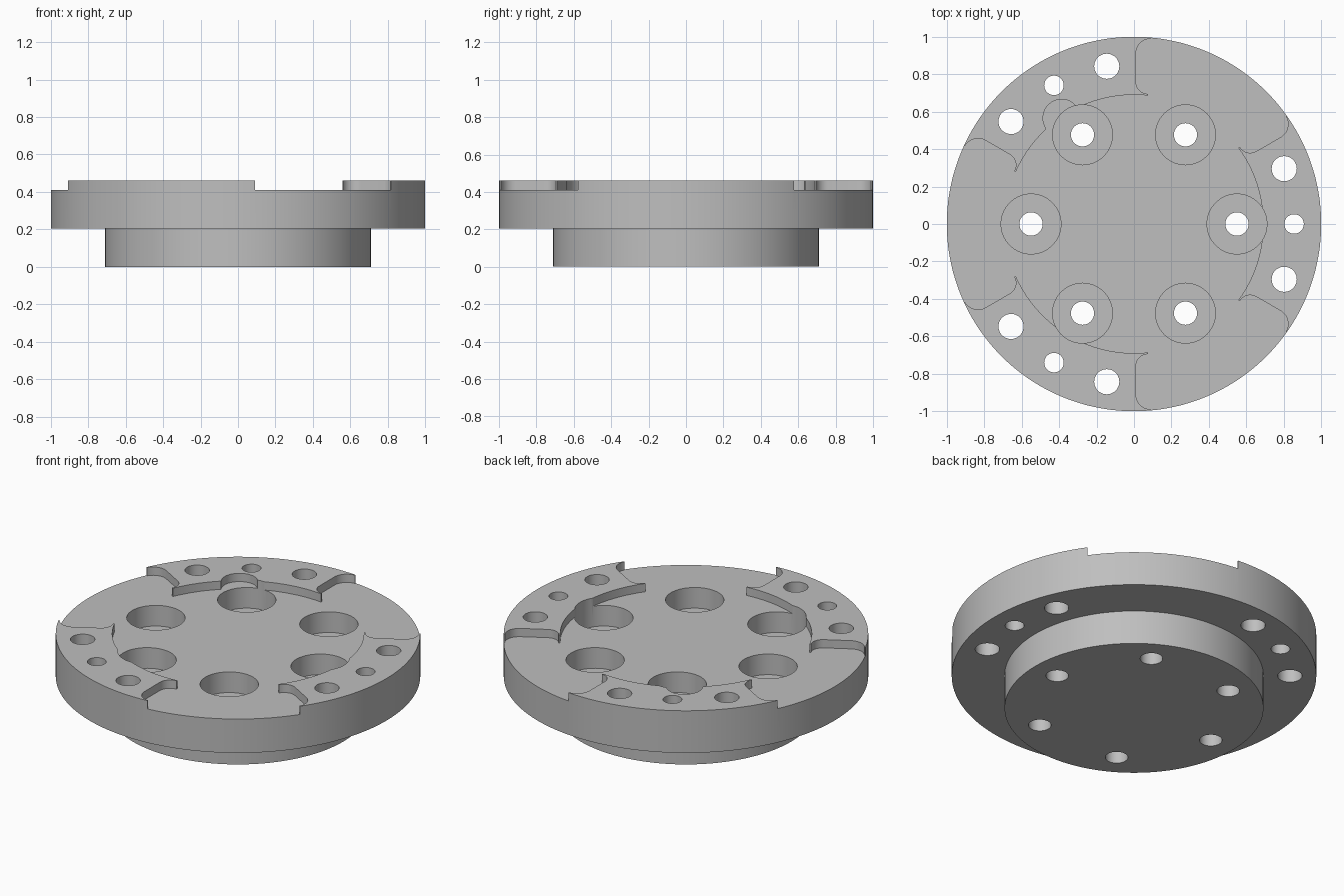
import bpy, bmesh
from math import radians, sin, cos, atan2, sqrt, pi
from mathutils import Vector, Matrix

cube = bpy.data.objects.get("Cube")
if cube:
    bpy.data.objects.remove(cube, do_unlink=True)

steel = bpy.data.materials.new("machined_grey")
steel.use_nodes = True
GREY = (0.52, 0.52, 0.52, 1)
steel.diffuse_color = GREY
steel.node_tree.nodes["Principled BSDF"].inputs["Base Color"].default_value = GREY

FLOOR, TOP, INNER = 0.41, 0.46, 0.69


def make_object(name, bm):
    bmesh.ops.recalc_face_normals(bm, faces=bm.faces)
    mesh = bpy.data.meshes.new(name)
    bm.to_mesh(mesh)
    bm.free()
    mesh.materials.append(steel)
    obj = bpy.data.objects.new(name, mesh)
    bpy.context.collection.objects.link(obj)
    return obj


def polar(r, angle):
    return Vector((r * cos(angle), r * sin(angle), 0))


def add_cylinder(bm, centre, radius, z0, z1, segments=48):
    place = Matrix.Translation((centre.x, centre.y, (z0 + z1) / 2))
    bmesh.ops.create_cone(bm, cap_ends=True, segments=segments, radius1=radius,
                          radius2=radius, depth=z1 - z0, matrix=place)


def arc(cx, cy, r, start, end, steps=10):
    return [Vector((cx, cy, 0)) + polar(r, radians(start + (end - start) * i / steps))
            for i in range(steps + 1)]


def cut(target, cutter):
    cutter.hide_render = True
    mod = target.modifiers.new(cutter.name, 'BOOLEAN')
    mod.operation = 'DIFFERENCE'
    mod.solver = 'EXACT'
    mod.object = cutter
    bpy.context.view_layer.objects.active = target
    bpy.ops.object.modifier_apply(modifier=mod.name)
    bpy.data.objects.remove(cutter, do_unlink=True)


# Stepped body: narrow hub below a wide flange, lathed from a profile
SEGMENTS = 144
bm = bmesh.new()
rings = [[bm.verts.new(polar(r, 2 * pi * i / SEGMENTS) + Vector((0, 0, z)))
          for i in range(SEGMENTS)]
         for r, z in ((0.71, 0), (0.71, 0.205), (1, 0.205), (1, TOP))]
for low, high in zip(rings, rings[1:]):
    for i in range(SEGMENTS):
        j = (i + 1) % SEGMENTS
        bm.faces.new((low[i], low[j], high[j], high[i]))
bm.faces.new(rings[0])
bm.faces.new(rings[-1])
body = make_object("flange_body", bm)


# Recess between the three raised pads, drawn as one outline
def inner_radius(angle, notched):
    """Inner edge of a pad; one pad has a round notch in it."""
    if notched:
        away, size = 0.685, 0.1
        side = away * sin(angle - radians(4.3))
        if abs(side) < size:
            return max(INNER, away * cos(angle - radians(4.3)) + sqrt(size**2 - side**2))
    return INNER


pad_end = [Vector((0.12, 1.3, 0))]
pad_end += arc(0.09, 0.91, 0.08, 90, 180)
pad_end += arc(0.075, 0.76, 0.065, 180, 270)
turn = Matrix.Rotation(radians(-120), 3, 'Z')
lower_end = [turn @ p for p in pad_end]
upper_end = [Vector((p.x, -p.y, 0)) for p in reversed(lower_end)]
tip = atan2(upper_end[0].y, upper_end[0].x)

outline = []
for k in range(3):
    steps = 90
    angles = [tip * (2 * i / steps - 1) for i in range(steps + 1)]
    edge = [polar(inner_radius(a, k == 1), a) for a in angles]
    spin = Matrix.Rotation(radians(120 * k), 3, 'Z')
    outline += [spin @ p for p in lower_end + edge + upper_end]

bm = bmesh.new()
face = bm.faces.new([bm.verts.new((p.x, p.y, FLOOR)) for p in outline])
grown = bmesh.ops.extrude_face_region(bm, geom=[face])
bmesh.ops.translate(bm, vec=(0, 0, 0.3),
                    verts=[v for v in grown["geom"] if isinstance(v, bmesh.types.BMVert)])
cut(body, make_object("recess_cutter", bm))

# Six counterbores
bolts = [polar(0.55, radians(60 * i)) for i in range(6)]
bm = bmesh.new()
for centre in bolts:
    add_cylinder(bm, centre, 0.16, 0.285, 0.7, 64)
cut(body, make_object("counterbore_cutter", bm))

# Through holes: one per counterbore and three per pad
bm = bmesh.new()
for centre in bolts:
    add_cylinder(bm, centre, 0.062, -0.2, 0.7)
for k in range(3):
    for offset, radius in ((-20.2, 0.067), (0, 0.052), (20.2, 0.067)):
        add_cylinder(bm, polar(0.855, radians(120 * k + offset)), radius, -0.2, 0.7)
cut(body, make_object("drill_cutter", bm))

# Smooth round walls with crisp machined edges
bpy.ops.object.select_all(action='DESELECT')
body.select_set(True)
bpy.context.view_layer.objects.active = body
bpy.ops.object.shade_smooth_by_angle(angle=radians(30))
